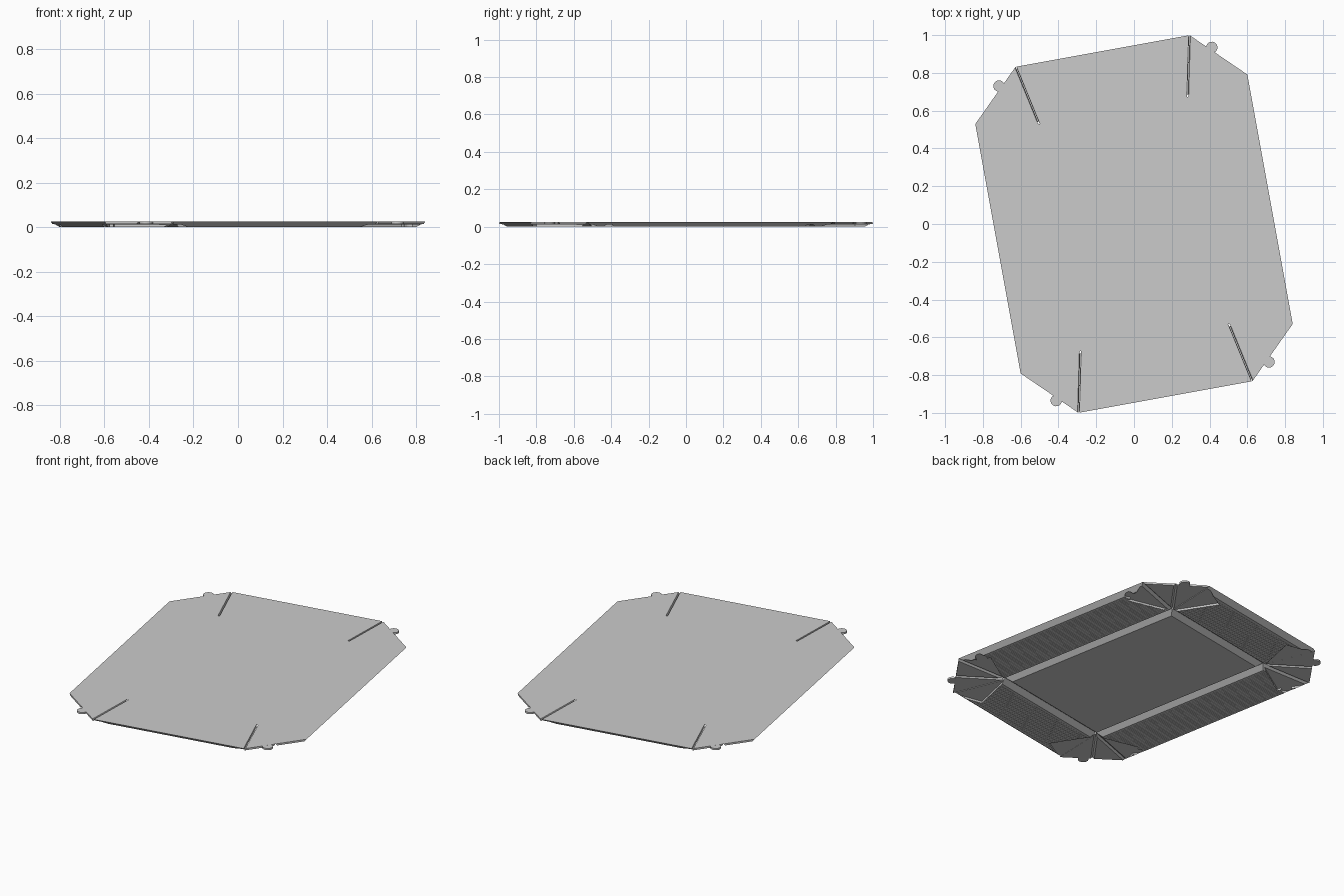
import bpy, bmesh, math
from mathutils import Vector as V, Matrix
from mathutils.geometry import intersect_line_line_2d  # noqa

if "Cube" in bpy.data.objects:
    bpy.data.objects.remove(bpy.data.objects["Cube"])

H, THIN = 0.025, 0.014          # full height, underside of thin corner folds
BEV, FOLD = 0.03, 0.010         # bevel of the panels and of the corner folds
ROT = Matrix.Rotation(math.radians(10.3), 4, 'Z')
A, P, Q = V((0.40, 0.61)), V((0.468, 0.931)), V((0.732, 0.671))
M = (P + Q) / 2
E = (Q - P).normalized()
N = V((-E.y, E.x))


def inset(pts, d):
    """Move each edge of a counter-clockwise polygon inwards by its own distance."""
    n, lines, out = len(pts), [], []
    for i in range(n):
        e = (pts[(i + 1) % n] - pts[i]).normalized()
        lines.append((pts[i] + V((-e.y, e.x)) * d[i], e))
    for i in range(n):
        (p, a), (q, b) = lines[i - 1], lines[i]
        c = a.x * b.y - a.y * b.x
        w = q - p
        out.append(p + a * ((w.x * b.y - w.y * b.x) / c))
    return out


def add_prism(bm, low, high, z0, z1):
    lo = [bm.verts.new(ROT @ V((p.x, p.y, z0))) for p in low]
    hi = [bm.verts.new(ROT @ V((p.x, p.y, z1))) for p in high]
    n = len(lo)
    bm.faces.new(lo[::-1])
    bm.faces.new(hi)
    for i in range(n):
        bm.faces.new((lo[i], lo[(i + 1) % n], hi[(i + 1) % n], hi[i]))


def make(name, prisms):
    bm = bmesh.new()
    for pr in prisms:
        add_prism(bm, *pr)
    bmesh.ops.recalc_face_normals(bm, faces=bm.faces[:])
    me = bpy.data.meshes.new(name)
    bm.to_mesh(me)
    bm.free()
    ob = bpy.data.objects.new(name, me)
    bpy.context.collection.objects.link(ob)
    return ob


def flip(pts, sx, sy):
    return [V((p.x * sx, p.y * sy)) for p in pts]


def frustum(name, pts, low, high, z0, sx=1, sy=1):
    return make(name, [(flip(inset(pts, low), sx, sy), flip(inset(pts, high), sx, sy), z0, H)])


def disc(c, r, n=24):
    return [c + V((math.cos(t), math.sin(t))) * r
            for t in (2 * math.pi * i / n for i in range(n))]


def reflect(p, a, b):
    e = (b - a).normalized()
    w = p - a
    return a + e * (2 * w.dot(e)) - w


def cut(ob, prisms):
    cutter = make("cutter", prisms)
    cutter.hide_render = True
    mod = ob.modifiers.new("cut", 'BOOLEAN')
    mod.operation, mod.solver, mod.object = 'DIFFERENCE', 'EXACT', cutter
    bpy.context.view_layer.objects.active = ob
    bpy.ops.object.modifier_apply(modifier=mod.name)
    bpy.data.objects.remove(cutter)


def box(x0, x1, y0, y1):
    return [V((x0, y0)), V((x1, y0)), V((x1, y1)), V((x0, y1))]


# Base panel
frustum("base_panel", box(-A.x, A.x, -A.y, A.y), [BEV] * 4, [0] * 4, 0)

# Pockets that receive the folded corners
long_pocket = [A, Q, reflect(M, A, Q)]
short_pocket = [A, P, reflect(M, A, P)]
tab_c = P + E * 0.134 + N * 0.013
tab_pocket = disc(reflect(reflect(tab_c, A, M), A, Q), 0.033)
DEPTH = 0.0125

for s in (1, -1):
    # Long side panels with fine ribbing and pockets underneath
    ob = frustum("long_side_panel",
                 [V((A.x, -A.y)), V((Q.x, -Q.y)), Q, A], [BEV] * 4, [0] * 4, 0, s, 1)
    ribs = [box(x, x + 0.004, -0.8, 0.8) for x in (A.x + 0.045 + 0.014 * i for i in range(18))]
    cut(ob, [(flip(r, s, 1),) * 2 + (-0.01, 0.001) for r in ribs])
    for t in (1, -1):
        for shape in (long_pocket, tab_pocket):
            f = flip(shape, s, t)
            cut(ob, [(f, f, -0.01, DEPTH)])

    # Short side panels, slit open from above along their ends
    ob = frustum("short_side_panel",
                 [V((-A.x, A.y)), A, P, V((-P.x, P.y))],
                 [BEV, 0, BEV, 0], [0, 0.005, 0, 0.005], 0, 1, s)
    ribs = [box(-0.6, 0.6, y, y + 0.004) for y in (A.y + 0.045 + 0.014 * i for i in range(17))]
    cut(ob, [(flip(r, 1, s),) * 2 + (-0.01, 0.001) for r in ribs])
    for t in (1, -1):
        f = flip(short_pocket, t, s)
        cut(ob, [(f, f, -0.01, DEPTH)])

# Corner folds: two thin triangles and a round locking tab at each corner
for sx in (1, -1):
    for sy in (1, -1):
        frustum("corner_fold_inner", [A, M, P], [FOLD, 0, 0], [0, 0, 0.005], THIN, sx, sy)
        frustum("corner_fold_outer", [A, Q, M], [FOLD, 0, FOLD], [0, 0, 0], THIN, sx, sy)
        d = flip(disc(tab_c, 0.03), sx, sy)
        make("locking_tab", [(d, d, THIN, H - 0.0002)])
